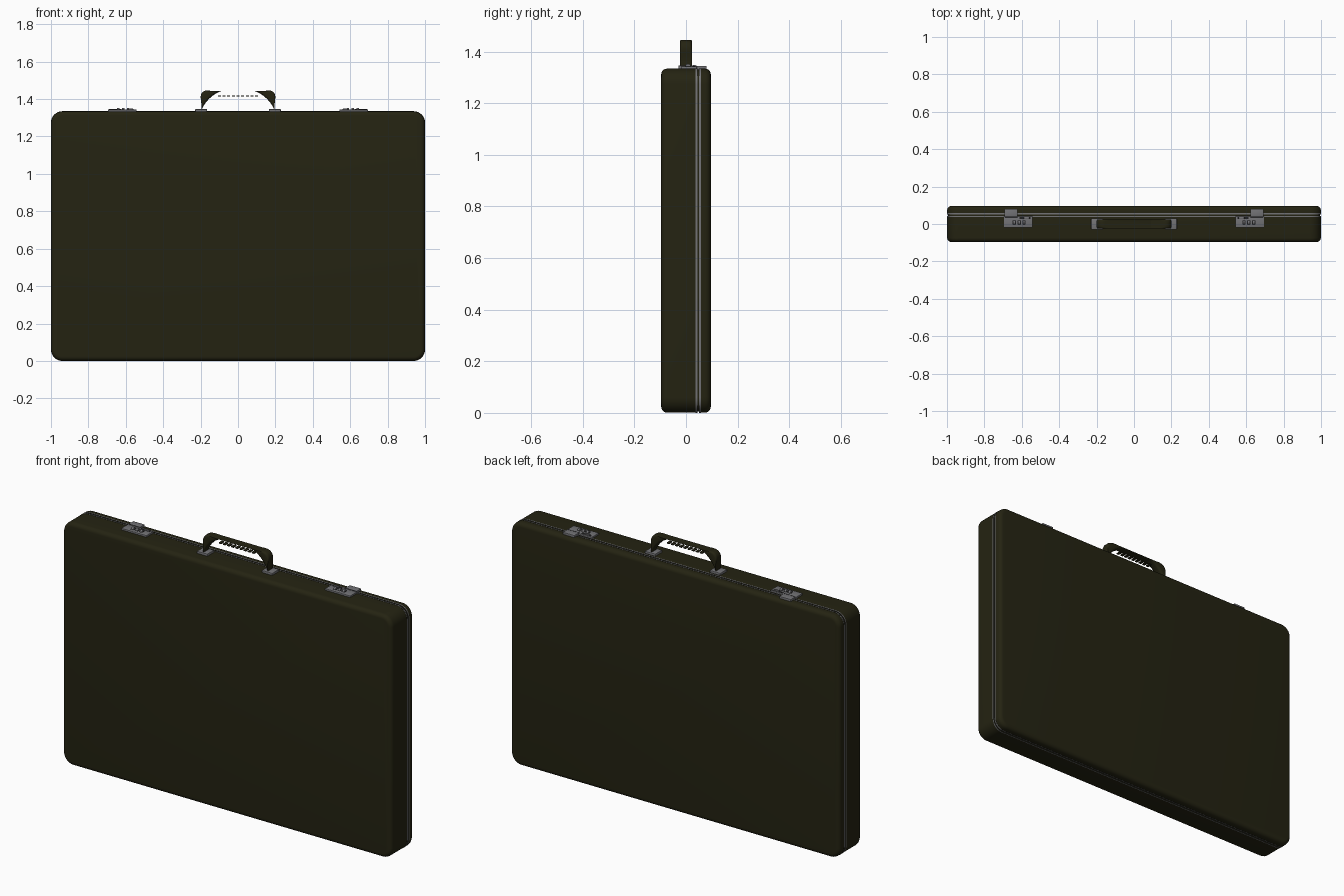
import bpy, bmesh, math
from mathutils import Vector

if "Cube" in bpy.data.objects:
    bpy.data.objects.remove(bpy.data.objects["Cube"])

def material(name, rgb):
    m = bpy.data.materials.new(name)
    m.diffuse_color = (*rgb, 1)
    m.use_nodes = True
    m.node_tree.nodes["Principled BSDF"].inputs["Base Color"].default_value = m.diffuse_color
    return m

LEATHER = material("dark olive leather", (0.018, 0.017, 0.006))
METAL = material("grey metal", (0.17, 0.17, 0.18))
DARK = material("dark slot", (0.015, 0.015, 0.015))
TOP = 1.335

def finish(name, bm, mats, smooth=True):
    bmesh.ops.recalc_face_normals(bm, faces=bm.faces)
    me = bpy.data.meshes.new(name)
    bm.to_mesh(me)
    bm.free()
    for m in mats:
        me.materials.append(m)
    ob = bpy.data.objects.new(name, me)
    bpy.context.collection.objects.link(ob)
    if smooth:
        bpy.ops.object.select_all(action='DESELECT')
        ob.select_set(True)
        bpy.context.view_layer.objects.active = ob
        bpy.ops.object.shade_smooth_by_angle(angle=math.radians(35))
    return ob

def loft(name, rings, mats, ring_mats=None):
    bm = bmesh.new()
    vs = [[bm.verts.new(p) for p in r] for r in rings]
    n = len(rings[0])
    for i in range(len(vs) - 1):
        for j in range(n):
            k = (j + 1) % n
            f = bm.faces.new((vs[i][j], vs[i][k], vs[i + 1][k], vs[i + 1][j]))
            f.material_index = ring_mats[i] if ring_mats else 0
    bm.faces.new(vs[0])
    bm.faces.new(vs[-1])
    return finish(name, bm, mats)

def rounded(w, h, r, steps):
    # rounded rectangle outline with half sizes w, h
    pts = []
    for c, (sx, sy) in enumerate([(1, 1), (-1, 1), (-1, -1), (1, -1)]):
        for s in range(steps + 1):
            a = math.pi / 2 * (c + s / steps)
            pts.append((sx * (w - r) + r * math.cos(a), sy * (h - r) + r * math.sin(a)))
    return pts

def box(name, x0, x1, y0, y1, z0, z1, mat, bevel=0.0):
    bm = bmesh.new()
    bmesh.ops.create_cube(bm, size=1)
    for v in bm.verts:
        v.co = Vector(((x0 + x1) / 2 + v.co.x * (x1 - x0),
                       (y0 + y1) / 2 + v.co.y * (y1 - y0),
                       (z0 + z1) / 2 + v.co.z * (z1 - z0)))
    if bevel:
        bmesh.ops.bevel(bm, geom=bm.edges[:], offset=bevel, segments=2, affect='EDGES', profile=0.5)
    return finish(name, bm, [mat])

def cylinder_x(name, x, y, z, r, length, mat):
    ring = [(y + r * math.cos(a), z + r * math.sin(a))
            for a in (2 * math.pi * i / 16 for i in range(16))]
    return loft(name, [[(x + s * length / 2, p, q) for p, q in ring] for s in (-1, 1)], [mat])

# case: rounded shells with soft rims, two metal rails and a groove at the opening
B, D = 0.022, 0.096
rim = [(D - B + B * math.sin(a), B - B * math.cos(a))
       for a in (math.pi / 2 * i / 5 for i in range(6))]
prof = [(-y, ins, 0) for y, ins in reversed(rim)]
prof += [(0.037, 0, 0), (0.037, -0.001, 1), (0.044, -0.001, 0), (0.044, 0.004, 0),
         (0.051, 0.004, 0), (0.051, -0.001, 1), (0.058, -0.001, 0), (0.058, 0, 0)]
prof += [(y, ins, 0) for y, ins in rim]
rings = [[(x, y, z + TOP / 2) for x, z in rounded(0.999 - i, TOP / 2 - 0.001 - i, 0.06 - i, 8)]
         for y, i, _ in prof]
loft("case_body", rings, [LEATHER, METAL], [m for _, _, m in prof])

# handle: rounded section swept along an arch
HX, HZ, R = 0.196, 1.442, 0.08
path = [(-HX, TOP, 0)]
for s in range(11):
    a = math.pi / 2 * s / 10
    path.append((-HX + R - R * math.cos(a), HZ - R + R * math.sin(a), a))
path += [(-x, z, math.pi - a) for x, z, a in reversed(path)]
section = rounded(0.024, 0.025, 0.012, 4)
loft("handle", [[(x - v * math.sin(a), u, z + v * math.cos(a)) for u, v in section]
                for x, z, a in path], [LEATHER])

# finger ridges below the grip
for i in range(9):
    x = -0.1 + i * 0.025
    box("grip_ridge", x - 0.008, x + 0.008, -0.014, 0.014, 1.413, 1.42, LEATHER, 0.002)

for s in (-1, 1):
    # handle mounts
    def mbox(name, a, b, *rest):
        box(name, min(s * a, s * b), max(s * a, s * b), *rest)
    mbox("handle_mount", 0.165, 0.229, -0.03, 0.03, TOP - 0.005, 1.346, METAL, 0.003)
    # combination lock with hasp, slide button and three dials
    mbox("lock_plate", 0.542, 0.695, -0.02, 0.042, TOP - 0.005, 1.343, METAL, 0.002)
    mbox("lock_hasp", 0.622, 0.692, 0.036, 0.08, TOP - 0.005, 1.345, METAL, 0.002)
    mbox("slide_slot", 0.553, 0.612, 0.026, 0.038, 1.34, 1.3436, DARK)
    mbox("slide_button", 0.56, 0.59, 0.027, 0.037, 1.34, 1.349, METAL, 0.002)
    mbox("hasp_gap", 0.622, 0.692, 0.037, 0.041, 1.34, 1.3456, DARK)
    for i in range(3):
        x = 0.588 + i * 0.026
        mbox("dial_slot", x - 0.009, x + 0.009, -0.004, 0.02, 1.34, 1.3436, DARK)
        cylinder_x("lock_dial", s * x, 0.008, 1.342, 0.011, 0.012, METAL)
